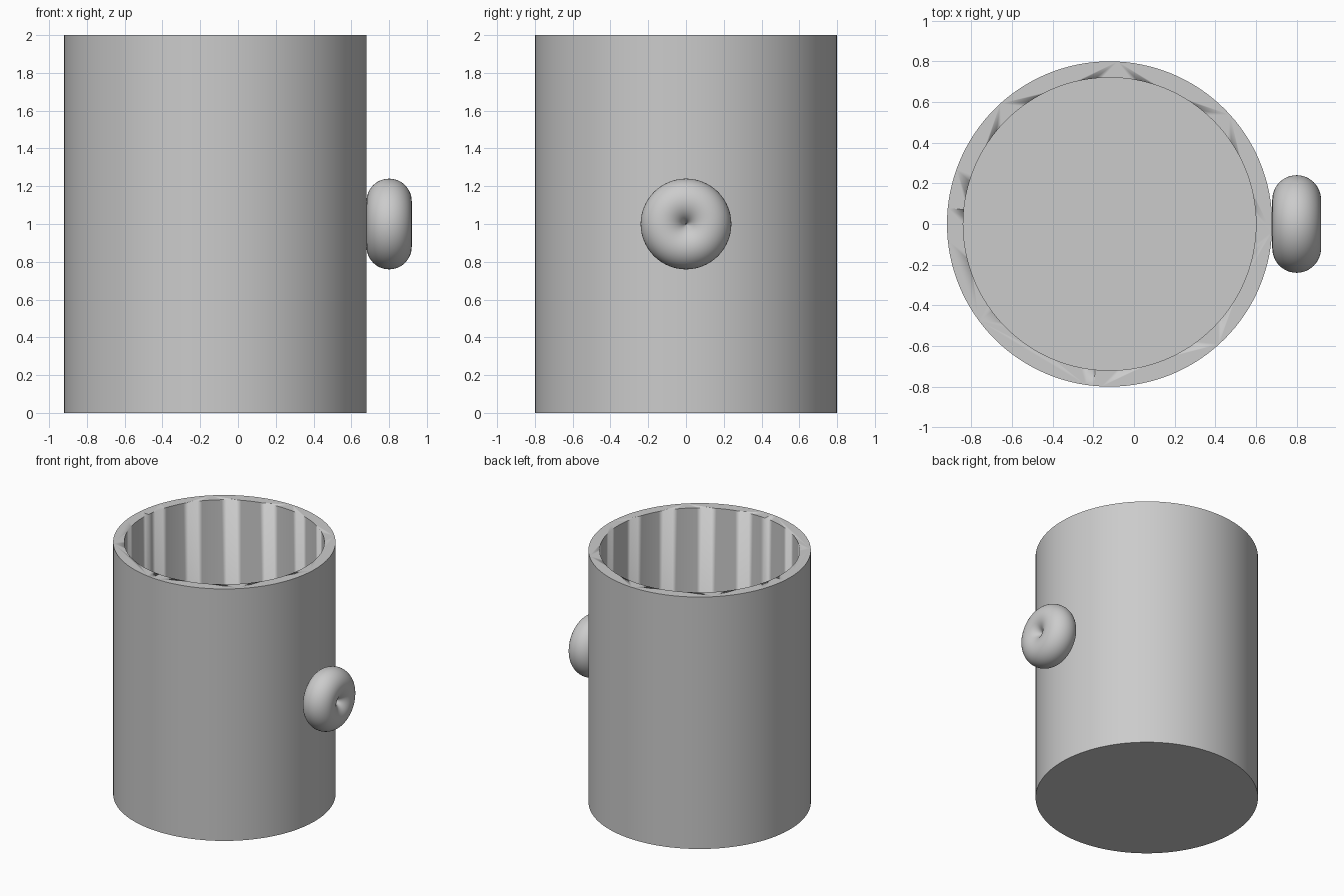
import bpy
import math

cube = bpy.data.objects.get("Cube")
if cube:
    bpy.data.objects.remove(cube, do_unlink=True)

grey = bpy.data.materials.new("plain grey")
grey.use_nodes = True
grey.diffuse_color = (0.6, 0.6, 0.6, 1)
grey.node_tree.nodes["Principled BSDF"].inputs["Base Color"].default_value = (0.6, 0.6, 0.6, 1)

HEIGHT, RADIUS, WALL, CENTRE_X = 2.0, 0.8, 0.08, -0.12
RING = 0.12


def finish(name):
    obj = bpy.context.object
    obj.name = obj.data.name = name
    obj.data.materials.append(grey)
    bpy.ops.object.shade_smooth_by_angle(angle=math.radians(30))
    return obj


def cylinder(name, radius, bottom, top):
    bpy.ops.mesh.primitive_cylinder_add(
        vertices=128, radius=radius, depth=top - bottom,
        location=(CENTRE_X, 0, (bottom + top) / 2))
    return finish(name)


# Cup body, hollowed from above
body = cylinder("cup_body", RADIUS, 0, HEIGHT)
cavity = cylinder("cavity_cutter", RADIUS - WALL, WALL, HEIGHT + WALL)
cavity.hide_render = True
cavity.hide_set(True)
cut = body.modifiers.new("hollow", "BOOLEAN")
cut.operation = "DIFFERENCE"
cut.solver = "EXACT"
cut.object = cavity

# Ring handle resting against the left side, its hole closed to a dimple
bpy.ops.mesh.primitive_torus_add(
    major_segments=96, minor_segments=48, major_radius=RING, minor_radius=RING,
    location=(CENTRE_X + RADIUS + RING, 0, HEIGHT / 2), rotation=(0, math.pi / 2, 0))
finish("ring_handle")
